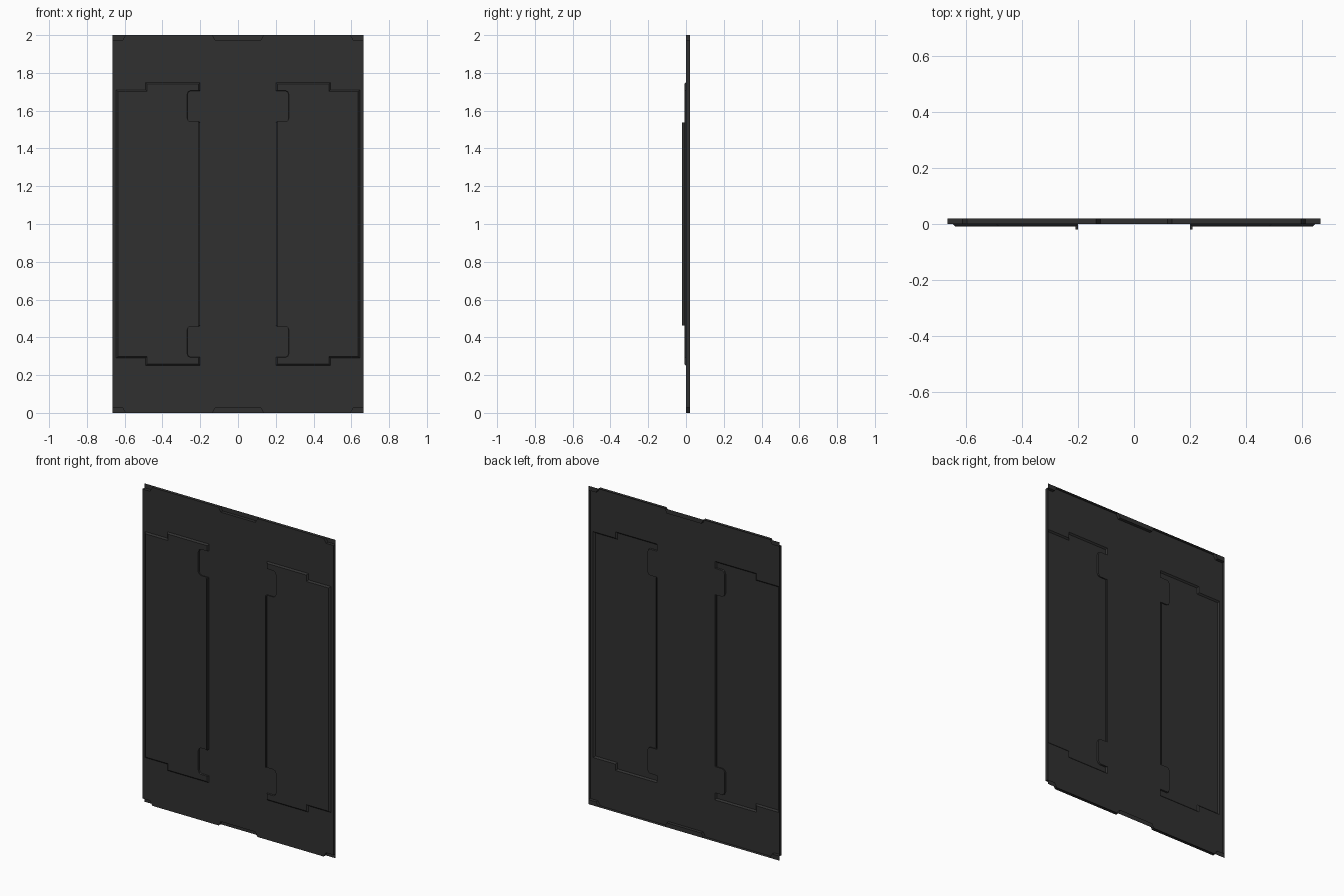
import bpy, bmesh

if "Cube" in bpy.data.objects:
    bpy.data.objects.remove(bpy.data.objects["Cube"])

BACK, FACE, DOOR, LIP = 0.02, 0.0, -0.009, -0.02   # depth levels in y

mat = bpy.data.materials.new("dark_grey")
mat.diffuse_color = (0.03, 0.03, 0.03, 1)
mat.use_nodes = True
mat.node_tree.nodes["Principled BSDF"].inputs["Base Color"].default_value = mat.diffuse_color


def finish(bm, name):
    bmesh.ops.remove_doubles(bm, verts=bm.verts, dist=0.0002)
    bmesh.ops.recalc_face_normals(bm, faces=bm.faces)
    # make the sheet face the front
    big = max(bm.faces, key=lambda f: f.calc_area())
    if big.normal.y > 0.5:
        bmesh.ops.reverse_faces(bm, faces=bm.faces)
    me = bpy.data.meshes.new(name)
    bm.to_mesh(me)
    bm.free()
    me.materials.append(mat)
    ob = bpy.data.objects.new(name, me)
    bpy.context.collection.objects.link(ob)
    return ob


def ring(bm, pts, y):
    return [bm.verts.new((x, y, 1 + z)) for x, z in pts]


def bridge(bm, a, b):
    n = len(a)
    for i in range(n):
        bm.faces.new((a[i], a[(i + 1) % n], b[(i + 1) % n], b[i]))


def loop_edges(bm, vs):
    return [bm.edges.get((vs[i], vs[(i + 1) % len(vs)]))
            or bm.edges.new((vs[i], vs[(i + 1) % len(vs)])) for i in range(len(vs))]


def fill(bm, *rings):
    edges = [e for r in rings for e in loop_edges(bm, r)]
    bmesh.ops.triangle_fill(bm, edges=edges, use_beauty=True, normal=(0, -1, 0))


def flip_z(q):
    return q + [(x, -z) for x, z in reversed(q)]


def flip_x(pts):
    return [(-x, z) for x, z in pts]


# outlines as upper-right parts, z measured from the middle height
edge_q = [(0.12, 0.972), (0.135, 1.0), (0.595, 1.0), (0.612, 0.972), (0.665, 0.972)]
right = flip_z(edge_q)
outline = right + flip_x(right)[::-1]

door_outer = flip_z([(0.20, 0.54), (0.25, 0.54), (0.262, 0.546), (0.268, 0.56),
                     (0.268, 0.685), (0.262, 0.699), (0.25, 0.705), (0.20, 0.705),
                     (0.20, 0.75), (0.49, 0.75), (0.49, 0.71), (0.645, 0.71)])
door_inner = flip_z([(0.208, 0.542), (0.252, 0.542), (0.264, 0.548), (0.27, 0.561),
                     (0.27, 0.684), (0.264, 0.701), (0.252, 0.707), (0.208, 0.707),
                     (0.208, 0.741), (0.481, 0.741), (0.481, 0.701), (0.636, 0.701)])

# pressed sheet: front face with raised areas, and a rim folded back
bm = bmesh.new()
front = ring(bm, outline, FACE)
bridge(bm, front, ring(bm, outline, BACK))
holes = []
for flip in (lambda p: p, flip_x):
    low, high = ring(bm, flip(door_outer), FACE), ring(bm, flip(door_inner), DOOR)
    bridge(bm, low, high)
    fill(bm, high)
    holes.append(low)
fill(bm, front, *holes)

# set-back tabs in the edge notches
corner = [(0.595, 1.0), (0.612, 0.972), (0.665, 0.972), (0.665, 1.0)]
middle = [(-0.135, 1.0), (-0.12, 0.972), (0.12, 0.972), (0.135, 1.0)]
for s in (1, -1):
    for shape in (corner, flip_x(corner), middle):
        bm.faces.new(ring(bm, [(x, s * z) for x, z in shape], BACK))
finish(bm, "pressed_panel")

# narrow grip lips along the inner edges of the raised areas
for side, s in (("right", 1), ("left", -1)):
    bm = bmesh.new()
    rect = [(s * 0.20, -0.538), (s * 0.208, -0.538), (s * 0.208, 0.538), (s * 0.20, 0.538)]
    a, b = ring(bm, rect, FACE), ring(bm, rect, LIP)
    bridge(bm, a, b)
    bm.faces.new(b)
    finish(bm, "grip_lip_" + side)
